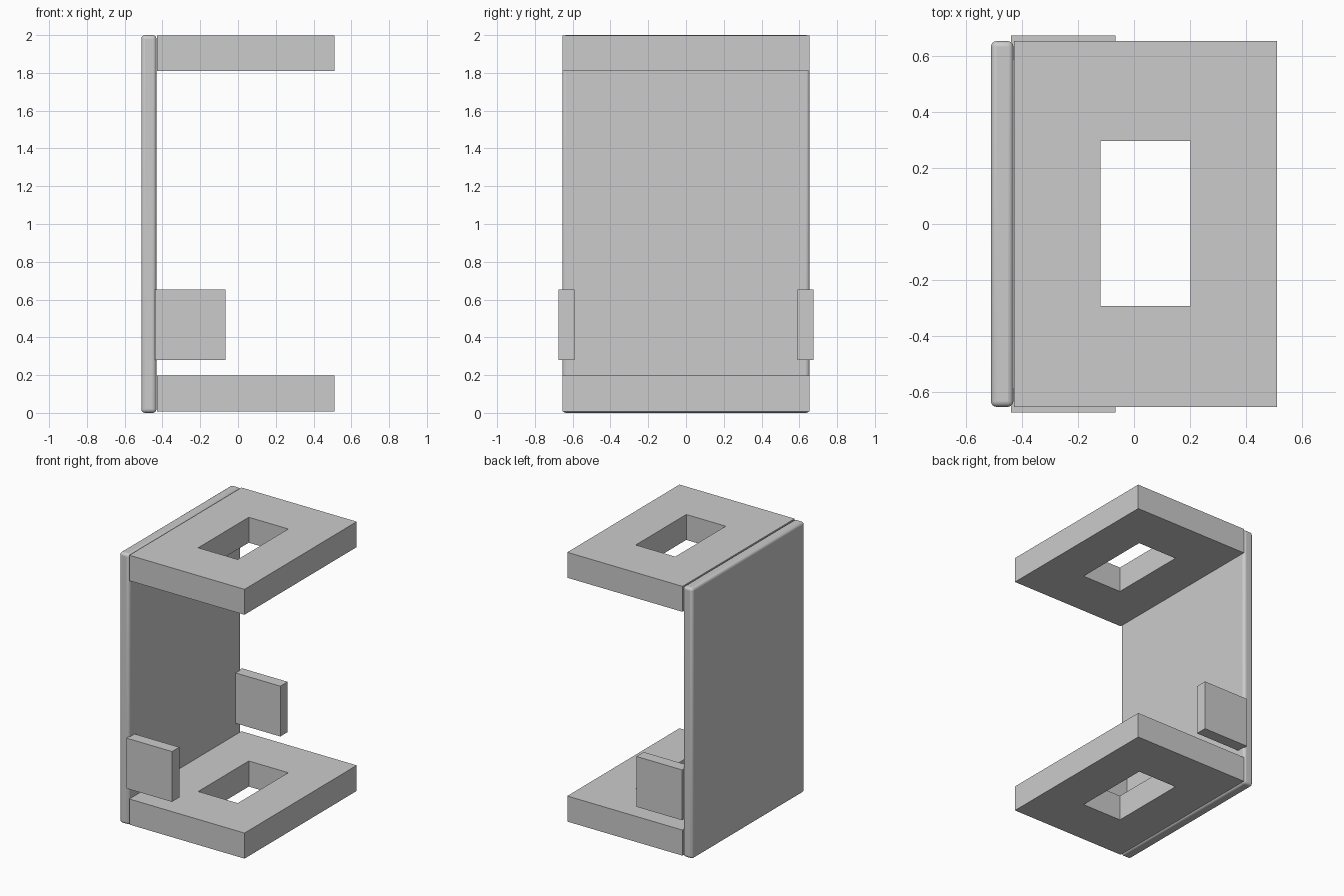
import bpy
import bmesh

cube = bpy.data.objects.get("Cube")
if cube:
    bpy.data.objects.remove(cube, do_unlink=True)

grey = bpy.data.materials.new("plain_grey")
grey.use_nodes = True
COLOUR = (0.6, 0.6, 0.6, 1)
grey.diffuse_color = COLOUR
for node in grey.node_tree.nodes:
    if node.type == 'BSDF_PRINCIPLED':
        node.inputs["Base Color"].default_value = COLOUR


def add_object(name, bm):
    bmesh.ops.recalc_face_normals(bm, faces=bm.faces)
    mesh = bpy.data.meshes.new(name)
    bm.to_mesh(mesh)
    bm.free()
    mesh.materials.append(grey)
    obj = bpy.data.objects.new(name, mesh)
    bpy.context.collection.objects.link(obj)
    return obj


def box(name, x, y, z):
    """Box from (low, high) ranges on each axis."""
    bm = bmesh.new()
    bmesh.ops.create_cube(bm, size=1)
    for v in bm.verts:
        v.co = [r[0] if c < 0 else r[1] for c, r in zip(v.co, (x, y, z))]
    return add_object(name, bm)


def framed_slab(name, outer, inner, z):
    """Slab with a rectangular opening; rectangles are (x0, x1, y0, y1)."""
    bm = bmesh.new()

    def ring(rect, height):
        x0, x1, y0, y1 = rect
        corners = ((x0, y0), (x1, y0), (x1, y1), (x0, y1))
        return [bm.verts.new((x, y, height)) for x, y in corners]

    loops = [ring(outer, z[0]), ring(outer, z[1]), ring(inner, z[1]), ring(inner, z[0])]
    for a, b in zip(loops, loops[1:] + loops[:1]):
        for i in range(4):
            j = (i + 1) % 4
            bm.faces.new((a[i], a[j], b[j], b[i]))
    return add_object(name, bm)


# Upright back plate with rounded edges
HALF = 0.655
plate = box("back_plate", (-0.512, -0.432), (-HALF, HALF), (0, 2))
bevel = plate.modifiers.new("rounded_edges", 'BEVEL')
bevel.width = 0.02
bevel.segments = 4
bpy.context.view_layer.objects.active = plate
plate.select_set(True)
bpy.ops.object.shade_smooth_by_angle()
plate.select_set(False)

# Top and bottom slabs with openings
outer = (-0.43, 0.512, -HALF, HALF)
opening = (-0.12, 0.203, -0.293, 0.297)
framed_slab("bottom_slab", outer, opening, (0.008, 0.197))
framed_slab("top_slab", outer, opening, (1.81, 1.998))

# Pair of side tabs
for side, name in ((1, "rear_tab"), (-1, "front_tab")):
    box(name, (-0.44, -0.067), sorted((side * 0.59, side * 0.675)), (0.28, 0.652))
